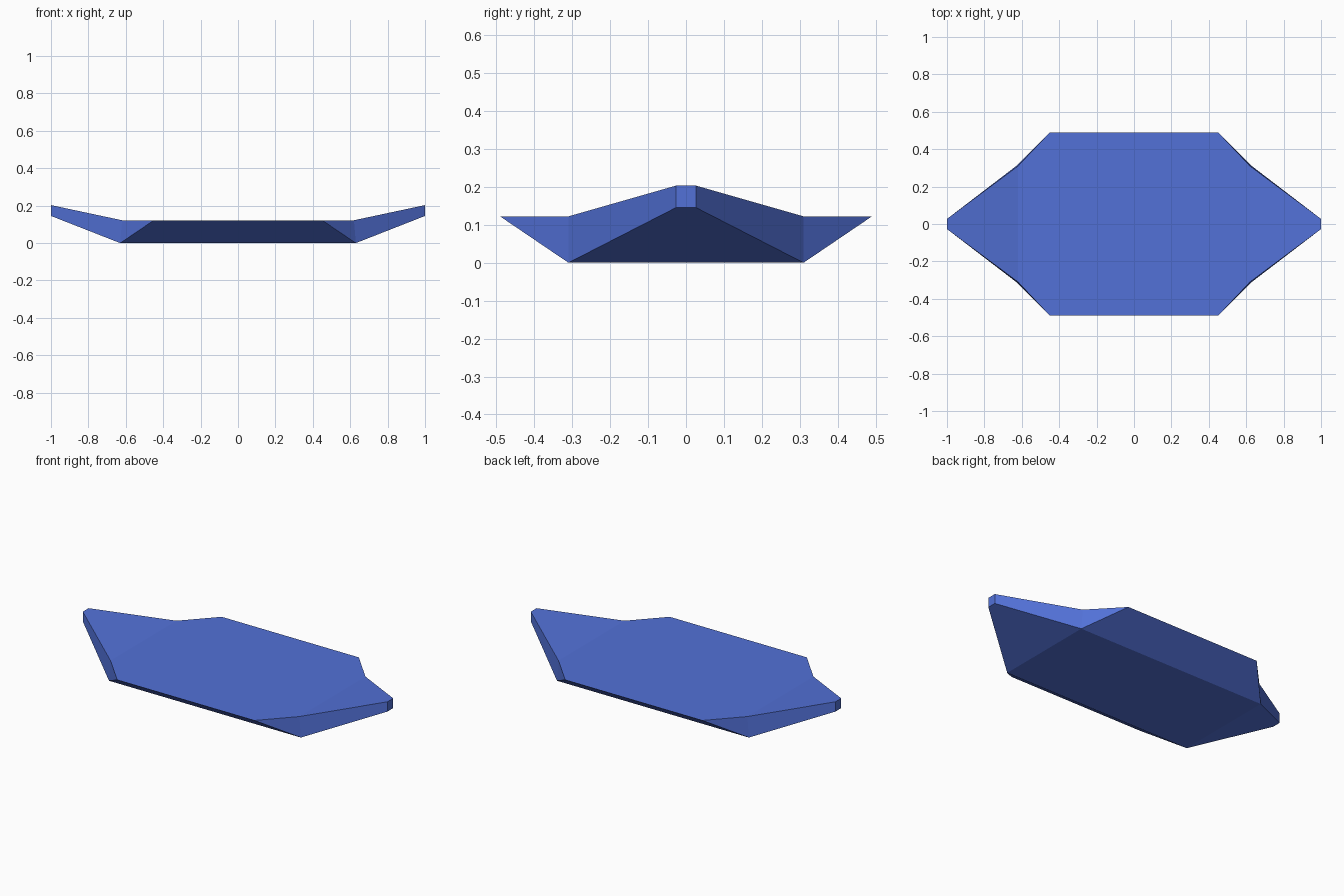
import bpy, bmesh

if "Cube" in bpy.data.objects:
    bpy.data.objects.remove(bpy.data.objects["Cube"])

blue = bpy.data.materials.new("hull blue")
blue.diffuse_color = (0.085, 0.165, 0.68, 1)
blue.use_nodes = True
blue.node_tree.nodes["Principled BSDF"].inputs["Base Color"].default_value = blue.diffuse_color

# Key corners of one quarter of the hull (x >= 0, y >= 0)
P = {
    "keel_mid": (0, 0, 0), "keel_end": (0.63, 0, 0),
    "keel_corner": (0.63, 0.31, 0), "keel_side": (0, 0.31, 0),
    "deck_mid": (0, 0, 0.122), "deck_end": (0.62, 0, 0.122),
    "deck_notch": (0.62, 0.31, 0.122), "deck_corner": (0.45, 0.49, 0.122),
    "deck_side": (0, 0.49, 0.122),
    "tip_low_mid": (1, 0, 0.145), "tip_low": (1, 0.027, 0.145),
    "tip_high_mid": (1, 0, 0.203), "tip_high": (1, 0.027, 0.203),
}
FACES = [
    "keel_mid keel_side keel_corner keel_end",              # bottom
    "deck_mid deck_end deck_notch deck_corner deck_side",   # flat deck
    "deck_end tip_high_mid tip_high deck_notch",            # rising deck end
    "keel_side deck_side deck_corner keel_corner",          # flared side
    "keel_corner deck_corner deck_notch",                   # corner facet
    "keel_corner deck_notch tip_high tip_low",              # bow side
    "keel_end keel_corner tip_low tip_low_mid",             # bow underside
    "tip_low_mid tip_low tip_high tip_high_mid",            # blunt tip
]

bm = bmesh.new()
verts = {name: bm.verts.new(co) for name, co in P.items()}
for f in FACES:
    bm.faces.new([verts[n] for n in f.split()])

# Mirror the quarter across both centre planes
for axis in (0, 1):
    dup = bmesh.ops.duplicate(bm, geom=bm.verts[:] + bm.edges[:] + bm.faces[:])["geom"]
    for v in dup:
        if isinstance(v, bmesh.types.BMVert):
            v.co[axis] *= -1
    bmesh.ops.reverse_faces(bm, faces=[g for g in dup if isinstance(g, bmesh.types.BMFace)])
    bmesh.ops.remove_doubles(bm, verts=bm.verts[:], dist=0.0001)
bmesh.ops.recalc_face_normals(bm, faces=bm.faces[:])

mesh = bpy.data.meshes.new("hull")
bm.to_mesh(mesh)
bm.free()
mesh.materials.append(blue)
hull = bpy.data.objects.new("hull", mesh)
bpy.context.collection.objects.link(hull)
